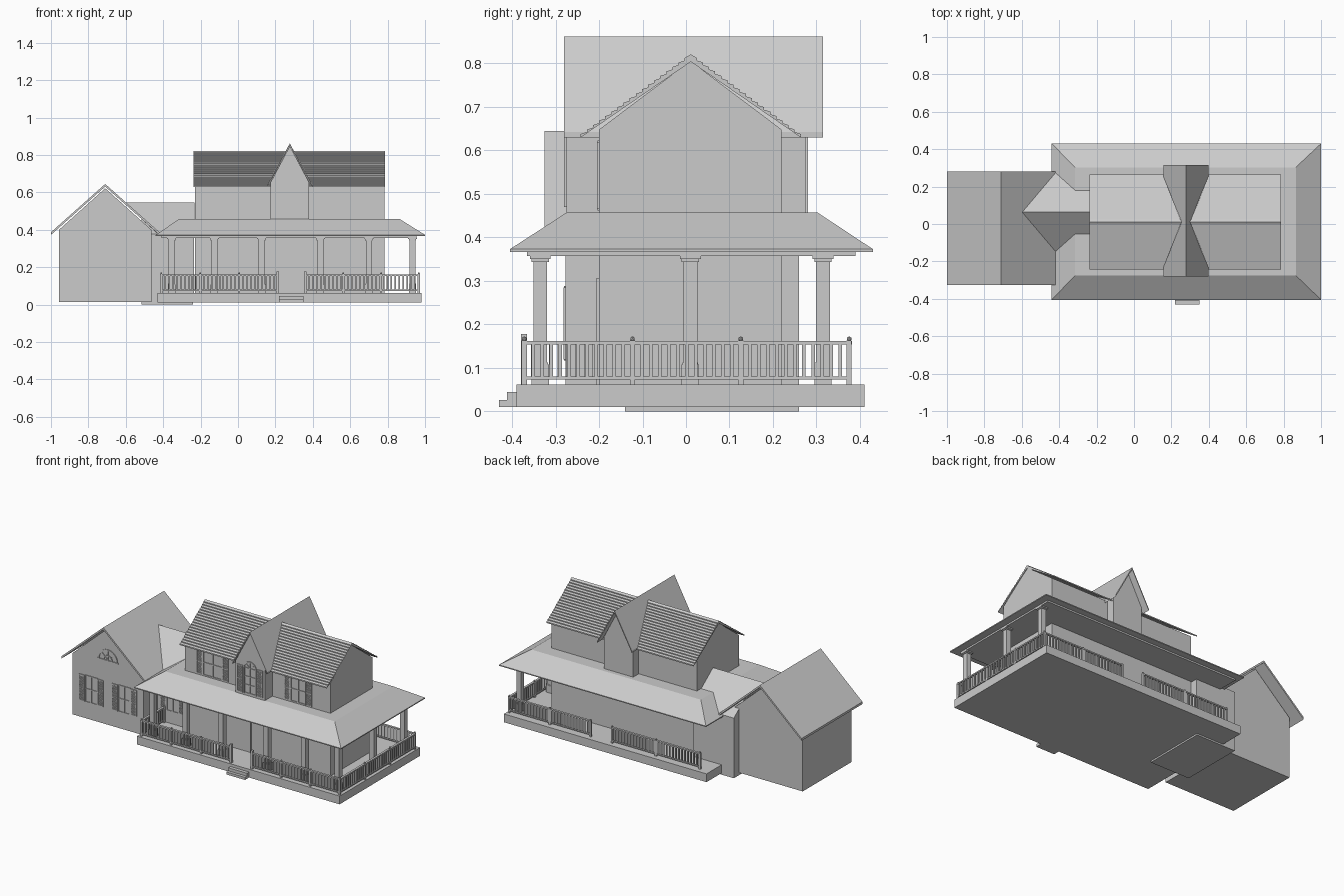
import bpy, bmesh
from math import sin, cos, pi
from mathutils import Vector

if "Cube" in bpy.data.objects:
    bpy.data.objects.remove(bpy.data.objects["Cube"])


def finish(name, bm):
    bmesh.ops.recalc_face_normals(bm, faces=bm.faces)
    me = bpy.data.meshes.new(name)
    bm.to_mesh(me)
    bm.free()
    ob = bpy.data.objects.new(name, me)
    bpy.context.collection.objects.link(ob)
    return ob


def add_box(bm, x0, x1, y0, y1, z0, z1):
    vs = bmesh.ops.create_cube(bm, size=1)['verts']
    for v in vs:
        v.co = ((x0 + x1) / 2 + v.co.x * (x1 - x0),
                (y0 + y1) / 2 + v.co.y * (y1 - y0),
                (z0 + z1) / 2 + v.co.z * (z1 - z0))


def boxes(name, *dims):
    bm = bmesh.new()
    for d in dims:
        add_box(bm, *d)
    return finish(name, bm)


def extrude(name, profile, axis, lo, hi):
    """Extrude a (horizontal, z) profile along the x or y axis."""
    bm = bmesh.new()
    put = (lambda a, z: (lo, a, z)) if axis == 'x' else (lambda a, z: (a, lo, z))
    face = bm.faces.new([bm.verts.new(put(a, z)) for a, z in profile])
    new = bmesh.ops.extrude_face_region(bm, geom=[face])['geom']
    move = Vector((hi - lo, 0, 0) if axis == 'x' else (0, hi - lo, 0))
    bmesh.ops.translate(bm, vec=move, verts=[g for g in new if isinstance(g, bmesh.types.BMVert)])
    return finish(name, bm)


def gable_walls(name, c, half, z0, eave, peak, axis, lo, hi):
    extrude(name, [(c - half, z0), (c + half, z0), (c + half, eave), (c, peak), (c - half, eave)],
            axis, lo, hi)


def gable_roof(name, c, half, eave, peak, t, axis, lo, hi):
    extrude(name, [(c - half, eave), (c, peak), (c + half, eave),
                   (c + half, eave - t), (c, peak - t), (c - half, eave - t)], axis, lo, hi)


# Ground slab, porch deck and steps
boxes('link_foundation', (-.515, -.24, -.14, .26, 0, .015))
boxes('porch_deck', (-.43, .98, -.39, .41, .01, .062))
boxes('front_steps', (.22, .35, -.43, -.385, .01, .026), (.22, .35, -.411, -.385, .026, .045))

# Garage wing
gable_walls('garage_walls', -.71, .247, .015, .40, .622, 'y', -.277, .207)
gable_roof('garage_roof', -.71, .29, .387, .645, .014, 'y', -.325, .28)

# Linking wing, its roof cut along the valley
gable_walls('link_walls', .06, .2, .01, .378, .53, 'x', -.515, -.235)
bm = bmesh.new()
ridge = [bm.verts.new((x, .063, .545)) for x in (-.6, -.232)]
for y in (-.145, .272):
    eave = [bm.verts.new((x, y, .388)) for x in (-.43, -.232)]
    bm.faces.new([ridge[0], ridge[1], eave[1], eave[0]])
roof = finish('link_roof', bm)
for v in roof.data.polygons:
    if v.normal.z < 0:
        v.flip()
mod = roof.modifiers.new('thickness', 'SOLIDIFY')
mod.thickness, mod.offset = .01, -1

# Main house
gable_walls('house_walls', .01, .21, .06, .648, .806, 'x', -.23, .783)

# Shingled main roof: saw-tooth upper edge, plain underside
n, half, base, top = 18, .253, .632, .817
side = []
for i in range(n):
    a, b = i / n, (i + 1) / n
    side += [(-half * (1 - a), base + (top - base) * a + .006),
             (-half * (1 - b), base + (top - base) * b)]
side.pop()
profile = side + [(0, top + .004)] + [(-y, z) for y, z in reversed(side)]
profile += [(half, base - .002), (0, top - .013), (-half, base - .002)]
extrude('shingled_roof', [(y + .011, z) for y, z in profile], 'x', -.237, .787)

# Cross dormer
gable_walls('dormer_walls', .277, .102, .45, .655, .848, 'y', -.275, .275)
gable_roof('dormer_roof', .277, .12, .642, .862, .012, 'y', -.28, .315)

# Porch roof: hipped skirt with flat top, plus the beam below
bm = bmesh.new()
rings = [[bm.verts.new((x, y, z)) for x, y in ((x0, y0), (x1, y0), (x1, y1), (x0, y1))]
         for x0, x1, y0, y1, z in ((-.44, 1, -.405, .43, .367), (-.44, 1, -.405, .43, .373),
                                   (-.315, .865, -.275, .303, .457))]
for lo, hi in zip(rings, rings[1:]):
    for i in range(4):
        bm.faces.new([lo[i], lo[(i + 1) % 4], hi[(i + 1) % 4], hi[i]])
bm.faces.new(rings[0])
bm.faces.new(rings[-1])
finish('porch_roof', bm)
boxes('porch_beam', (-.41, .955, -.365, .39, .357, .369))

# Columns
spots = [(x, -.335) for x in (-.355, -.126, .126, .44, .70, .933)] + [(.933, .01), (.933, .315)]
for x, y in spots:
    dims = [(x - r, x + r, y - r, y + r, z0, z1) for r, z0, z1 in
            ((.016, .062, .357), (.02, .062, .108), (.018, .108, .113), (.02, .344, .35), (.024, .35, .358))]
    boxes('porch_column', *dims)


def railing(name, axis, fixed, a, b, posts):
    """Straight railing from a to b with rails, balusters and ball-topped posts."""
    bm = bmesh.new()

    def bar(p0, p1, r, z0, z1):
        if axis == 'x':
            add_box(bm, p0, p1, fixed - r, fixed + r, z0, z1)
        else:
            add_box(bm, fixed - r, fixed + r, p0, p1, z0, z1)
    bar(a, b, .006, .073, .080)
    bar(a, b, .007, .154, .162)
    count = round((b - a) / .021)
    for i in range(count + 1):
        p = a + (b - a) * i / count
        bar(p - .004, p + .004, .004, .08, .154)
    for i in range(posts):
        p = a + (b - a) * i / (posts - 1)
        bar(p - .006, p + .006, .006, .062, .163)
        s = bmesh.ops.create_icosphere(bm, subdivisions=1, radius=.006)['verts']
        at = (p, fixed, .167) if axis == 'x' else (fixed, p, .167)
        bmesh.ops.translate(bm, verts=s, vec=at)
    finish(name, bm)


railing('front_railing_left', 'x', -.372, -.41, .213, 4)
railing('front_railing_right', 'x', -.372, .36, .967, 4)
railing('right_railing', 'y', .967, -.372, .375, 4)
railing('back_railing_right', 'x', .375, .40, .967, 3)
railing('back_railing_left', 'x', .375, -.36, .25, 3)
railing('left_railing', 'y', -.41, -.372, -.15, 2)
for x in (.213, .36):
    boxes('step_newel', (x - .007, x + .007, -.379, -.365, .062, .178))


def shutter(cx, w, z0, z1, y):
    """Louvred shutter on a front wall at depth y."""
    h = w / 2
    dims = [(cx - h, cx - h + .005, y - .005, y, z0, z1), (cx + h - .005, cx + h, y - .005, y, z0, z1)]
    dims += [(cx - h, cx + h, y - .005, y, z, z + .006) for z in (z0, (z0 + z1) / 2 - .003, z1 - .006)]
    z = z0 + .01
    while z < z1 - .008:
        dims.append((cx - h, cx + h, y - .004, y, z, z + .004))
        z += .009
    boxes('shutter', *dims)


def window(cx, w, z0, z1, y, rows=2):
    h = w / 2
    dims = [(cx + s - .003, cx + s + .003, y - .004, y, z0, z1) for s in (-h, 0, h)]
    dims += [(cx - h - .003, cx + h + .003, y - .004, y, z - .003, z + .003)
             for z in [z0 + (z1 - z0) * i / rows for i in range(rows + 1)]]
    boxes('window_frame', *dims)


def arch(name, cx, zc, drop, r, t, y):
    """Half-round frame with straight legs of length drop."""
    arc = [(cos(i * pi / 12), sin(i * pi / 12)) for i in range(13)]
    prof = [(cx + r, zc - drop)] * (drop > 0) + [(cx + r * c, zc + r * s) for c, s in arc]
    prof += [(cx - r, zc - drop), (cx - r + t, zc - drop)] * (drop > 0)
    prof += [(cx + (r - t) * c, zc + (r - t) * s) for c, s in reversed(arc)]
    prof += [(cx + r - t, zc - drop)] * (drop > 0)
    extrude(name, prof, 'y', y - .005, y)


def spokes(cx, zc, r, y):
    for k in range(1, 4):
        c, s = cos(k * pi / 4), sin(k * pi / 4)
        px, pz = -s * .002, c * .002
        extrude('fan_spoke', [(cx + px, zc + pz), (cx - px, zc - pz), (cx + r * c - px, zc + r * s - pz),
                              (cx + r * c + px, zc + r * s + pz)], 'y', y - .004, y)


# Shuttered windows: garage, linking wing, upper floor
for cx, gap, z0, z1, y in ((-.825, .065, .12, .285, -.277), (-.595, .065, .12, .285, -.277),
                           (-.355, .065, .14, .305, -.14), (-.035, .09, .465, .62, -.2),
                           (.56, .075, .465, .62, -.2)):
    window(cx, gap * 2 - .048, z0, z1, y)
    for s in (-1, 1):
        shutter(cx + s * gap, .04, z0, z1, y)

# Garage fan window
arch('fan_window', -.71, .42, 0, .068, .008, -.277)
arch('fan_window_inner', -.71, .42, 0, .032, .006, -.277)
spokes(-.71, .42, .064, -.277)
boxes('fan_window_sill', (-.782, -.638, -.283, -.277, .413, .421))

# Dormer arched window
arch('dormer_arch', .277, .63, .16, .045, .007, -.275)
window(.277, .08, .473, .63, -.275, 3)
spokes(.277, .63, .042, -.275)
for cx in (.209, .345):
    shutter(cx, .04, .47, .64, -.275)

# Front door
boxes('front_door', (.236, .334, -.203, -.199, .062, .30))
boxes('door_frame', (.228, .236, -.207, -.199, .062, .305), (.334, .342, -.207, -.199, .062, .305),
      (.228, .342, -.207, -.199, .298, .306))
